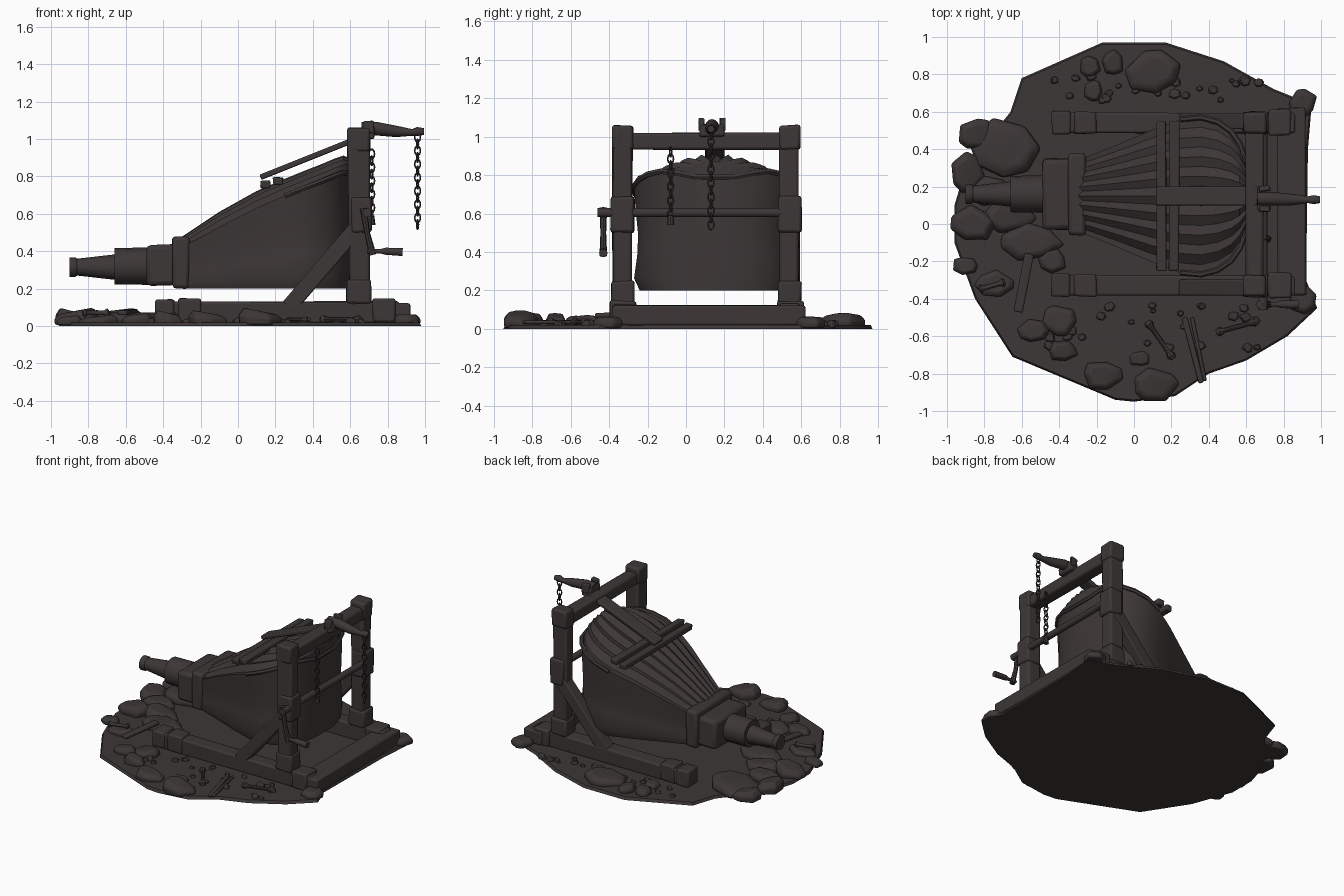
import bpy, bmesh, math, random
from mathutils import Vector

random.seed(4)
if "Cube" in bpy.data.objects:
    bpy.data.objects.remove(bpy.data.objects["Cube"])

COLOUR = (0.046, 0.038, 0.037, 1)
dark = bpy.data.materials.new("dark brown")
dark.use_nodes = True
dark.diffuse_color = COLOUR
dark.node_tree.nodes["Principled BSDF"].inputs["Base Color"].default_value = COLOUR


def finish(name, bm, bevel=0.0, angle=40):
    bmesh.ops.recalc_face_normals(bm, faces=bm.faces)
    mesh = bpy.data.meshes.new(name)
    bm.to_mesh(mesh)
    bm.free()
    mesh.materials.append(dark)
    ob = bpy.data.objects.new(name, mesh)
    bpy.context.collection.objects.link(ob)
    if bevel:
        mod = ob.modifiers.new("Bevel", "BEVEL")
        mod.width = bevel
        mod.segments = 2
    bpy.ops.object.select_all(action="DESELECT")
    ob.select_set(True)
    bpy.context.view_layer.objects.active = ob
    bpy.ops.object.shade_smooth_by_angle(angle=math.radians(angle))
    return ob


def loft(bm, rings):
    """Skin a list of equal closed rings and cap both ends."""
    loops = [[bm.verts.new(p) for p in ring] for ring in rings]
    for a, b in zip(loops, loops[1:]):
        for i in range(len(a)):
            j = (i + 1) % len(a)
            bm.faces.new((a[i], a[j], b[j], b[i]))
    bm.faces.new(loops[0])
    bm.faces.new(loops[-1])


def box(name, x, y, z, bevel=0.012, rough=0.004):
    """Hewn block given by its (min, max) on each axis."""
    bm = bmesh.new()
    bmesh.ops.create_cube(bm, size=1)
    for v in bm.verts:
        for k, (lo, hi) in enumerate((x, y, z)):
            v.co[k] = (lo if v.co[k] < 0 else hi) + random.uniform(-rough, rough)
    return finish(name, bm, bevel)


def beam(name, start, end, width, thick, bevel=0.008):
    """Square timber between two points."""
    a, b = Vector(start), Vector(end)
    bm = bmesh.new()
    bmesh.ops.create_cube(bm, size=1)
    ob = finish(name, bm, bevel)
    for v in ob.data.vertices:
        v.co.x *= width
        v.co.y *= thick
        v.co.z *= (b - a).length
    ob.location = (a + b) / 2
    ob.rotation_euler = (b - a).to_track_quat("Z", "Y").to_euler()
    return ob


def tube(name, points, radii, sides=12):
    """Round bar following points, with its own radius at each."""
    pts = [Vector(p) for p in points]
    rings = []
    for i, p in enumerate(pts):
        way = pts[min(i + 1, len(pts) - 1)] - pts[max(i - 1, 0)]
        turn = way.to_track_quat("Z", "Y")
        rings.append([p + turn @ Vector((math.cos(t), math.sin(t), 0)) * radii[i]
                      for t in (math.tau * k / sides for k in range(sides))])
    bm = bmesh.new()
    loft(bm, rings)
    return finish(name, bm)


def rock(name, x, y, sx, sy, h, sides=7):
    """Faceted stone with a sloping top."""
    turn = random.uniform(0, 1)
    outline = [(math.tau * (k + turn + random.uniform(-.25, .25)) / sides,
                random.uniform(.88, 1.12)) for k in range(sides)]
    tilt = random.uniform(-.25, .25)
    rings = []
    for scale, level in ((.95, 0), (1, .55), (.72, .95)):
        rings.append([(x + sx * scale * r * math.cos(t), y + sy * scale * r * math.sin(t),
                       .005 + h * level * (1 + tilt * math.cos(t))) for t, r in outline])
    bm = bmesh.new()
    loft(bm, rings)
    return finish(name, bm, min(sx, sy) * .12)


def chain(name, x, y, top, count):
    for i in range(count):
        bpy.ops.mesh.primitive_torus_add(
            major_radius=.016, minor_radius=.0045, major_segments=10, minor_segments=5,
            location=(x, y, top - .036 * i),
            rotation=(math.pi / 2, 0, math.pi / 2 * (i % 2) + .3))
        link = bpy.context.object
        link.name = f"{name}_{i}"
        link.scale.y = 1.5
        link.data.materials.append(dark)


# Ground slab with a broken outline
edge = [(-.6, .78), (-.17, .97), (.17, .97), (.48, .87), (.75, .72), (.95, .64), (.93, .4),
        (.92, -.3), (.98, -.45), (.82, -.6), (.6, -.73), (.4, -.8), (.22, -.92), (0, -.95),
        (-.1, -.94), (-.65, -.71), (-.85, -.4), (-.96, -.1), (-.96, .1), (-.9, .3), (-.66, .6)]
bm = bmesh.new()
loft(bm, [[(x, y, 0) for x, y in edge], [(x * .99, y * .99, .02) for x, y in edge]])
finish("ground", bm)

# Stones
stones = [(-.68, .4, .19, .17, .08), (-.84, .48, .1, .09, .07), (-.89, .27, .09, .11, .08),
          (-.77, .17, .13, .08, .07), (-.87, 0, .13, .1, .08), (-.67, .04, .14, .1, .07),
          (-.56, -.1, .18, .1, .07), (-.44, -.2, .08, .07, .06), (-.9, -.22, .07, .05, .05),
          (-.74, -.32, .11, .07, .05), (-.4, -.52, .09, .09, .06), (-.54, -.57, .08, .06, .06),
          (-.38, -.68, .08, .06, .07), (-.17, -.81, .11, .08, .07), (.11, -.86, .13, .1, .08),
          (.1, .82, .16, .12, .07), (-.11, .86, .06, .07, .06), (-.24, .84, .06, .06, .06),
          (-.22, .71, .05, .06, .05), (.03, -.72, .06, .04, .04)]
for i, s in enumerate(stones):
    rock(f"stone_{i}", *s)
for i in range(50):
    side = random.choice((-1, 1))
    x = random.uniform(-.5, .72)
    y = random.uniform(.66, .8) if side > 0 else random.uniform(-.68, -.42)
    r = random.uniform(.015, .035)
    rock(f"pebble_{i}", x, y, r, r * .85, .02 + r * .6, 6)
for y in (-.4, .65):
    rock("corner_stone", .9, y, .08, .08, .06)

# Scattered bones and broken planks
for x, y, dx, dy in ((.14, -.62, .07, -.1), (.55, -.55, .11, .03), (-.76, -.33, .07, .02)):
    z = .07 if x < 0 else .035
    ts = (-1, -.85, -.6, .6, .85, 1)
    tube("bone", [(x + dx * t, y + dy * t, z) for t in ts],
         (.014, .024, .012, .012, .024, .014), 8)
beam("broken_plank", (.27, -.5, .035), (.36, -.85, .035), .03, .02)
beam("broken_plank", (.31, -.5, .035), (.38, -.84, .035), .02, .02)
beam("broken_plank", (-.56, -.16, .08), (-.62, -.47, .07), .05, .025)

# Timber frame: rails, posts, braces and their collars on both sides
for name, y, out in (("right", -.33, -1), ("left", .54, 1)):
    box(name + "_rail", (-.42, .86), (y - .052, y + .055), (.015, .13))
    box(name + "_rail_end", (-.44, -.34), (y - .06, y + .065), (.02, .14))
    box(name + "_rail_band", (-.32, -.2), (y - .058, y + .06), (.02, .147))
    box(name + "_rail_joint", (.72, .84), (y - .065, y + .07), (.02, .145))
    box(name + "_post", (.59, .7), (y - .05, y + .05), (.1, 1.05), .015, .008)
    box(name + "_post_cap", (.585, .705), (y - .055, y + .055), (.93, 1.06), .015)
    box(name + "_post_collar", (.605, .715), (y - .062, y + .062), (.5, .69), .015)
    box(name + "_post_foot", (.58, .71), (y - .06, y + .06), (.12, .25), .015)
    beam(name + "_brace", (.27, y + out * .01, .1), (.64, y + out * .01, .53), .085, .085)
box("rear_sill", (.77, .92), (-.38, .62), (.02, .125))
box("top_beam", (.6, .695), (-.3, .52), (.93, 1.02), .015)

# Winding axle and crank
tube("axle", [(.69, -.46, .605), (.69, .52, .605)], (.024, .024))
tube("crank_arm", [(.67, -.43, .63), (.69, -.43, .5), (.72, -.43, .38)], (.02, .015, .02), 8)
tube("crank_handle", [(.69, -.43, .4), (.76, -.43, .4), (.79, -.43, .4), (.88, -.43, .395)],
     (.012, .012, .02, .022), 10)

# Leather bag: teardrop plan, pleated arched top
CY = .15
COLS = 16


def bag_section(x, half, top):
    fade = min(1, half / .3)
    ring = []
    for c in range(COLS + 1):
        v = 2 * c / COLS - 1
        pleat = .012 * (-1) ** c * fade
        ring.append((x, CY + half * v, top - .09 * fade * v * v + pleat))
    low, high = .2, top - .09 * fade
    bulge = ((.78, .98), (.55, .95), (.35, .96), (.12, 1), (0, .93))
    right = [(x, CY + half * k, low + (high - low) * t) for t, k in bulge]
    left = [(x, CY - half * k, low + (high - low) * t) for t, k in reversed(bulge)]
    return ring + right + left


stations = ((-.3, .19, .47), (-.1, .27, .6), (.1, .355, .71), (.25, .41, .775), (.36, .42, .82),
            (.45, .395, .855), (.52, .345, .885), (.565, .28, .9), (.595, .2, .89), (.61, .1, .87))
bm = bmesh.new()
loft(bm, [bag_section(*s) for s in stations])
finish("leather_bag", bm, angle=35)

# Raised rim around the rounded rear of the top
path = [(x, CY - w, t - .08) for x, w, t in stations[3:]]
path += [(x, 2 * CY - y, z) for x, y, z in reversed(path)]
tube("bag_rim", path, [.016] * len(path), 6)

# Nozzle, throat and collar
NY = .16
box("collar", (-.35, -.26), (-.06, .38), (.2, .48), .02)
box("throat", (-.49, -.33), (-.03, .35), (.215, .435), .025)
tube("nozzle_sleeve", [(-.66, NY, .32), (-.47, NY, .32)], (.097, .1), 16)
tube("nozzle", [(x, NY, .315) for x in (-.9, -.87, -.86, -.64)], (.052, .052, .045, .07), 16)

# Slats and lifting board on top of the bag
for x, z in ((.145, .755), (.215, .775)):
    box("slat", (x - .027, x + .027), (-.25, .55), (z - .02, z + .02), .008)
beam("lifting_board", (.12, .15, .795), (.72, .15, 1.035), .1, .03)

# Lever with its cradle, and the hanging chains
box("lever_cradle", (.66, .73), (.07, .2), (1.0, 1.065))
for y in (.08, .19):
    box("cradle_cheek", (.67, .725), (y - .014, y + .014), (1.03, 1.095), .006)
tube("lever", [(.66, .135, 1.055), (.74, .135, 1.055), (.85, .13, 1.04), (.93, .13, 1.035),
               (.96, .13, 1.04), (.995, .13, 1.04)], (.035, .036, .03, .018, .024, .018))
chain("lever_chain", .96, .13, 1.01, 14)
chain("beam_chain", .715, -.08, .92, 10)
tube("chain_weight", [(.715, -.08, .59), (.715, -.08, .54)], (.014, .02), 8)
